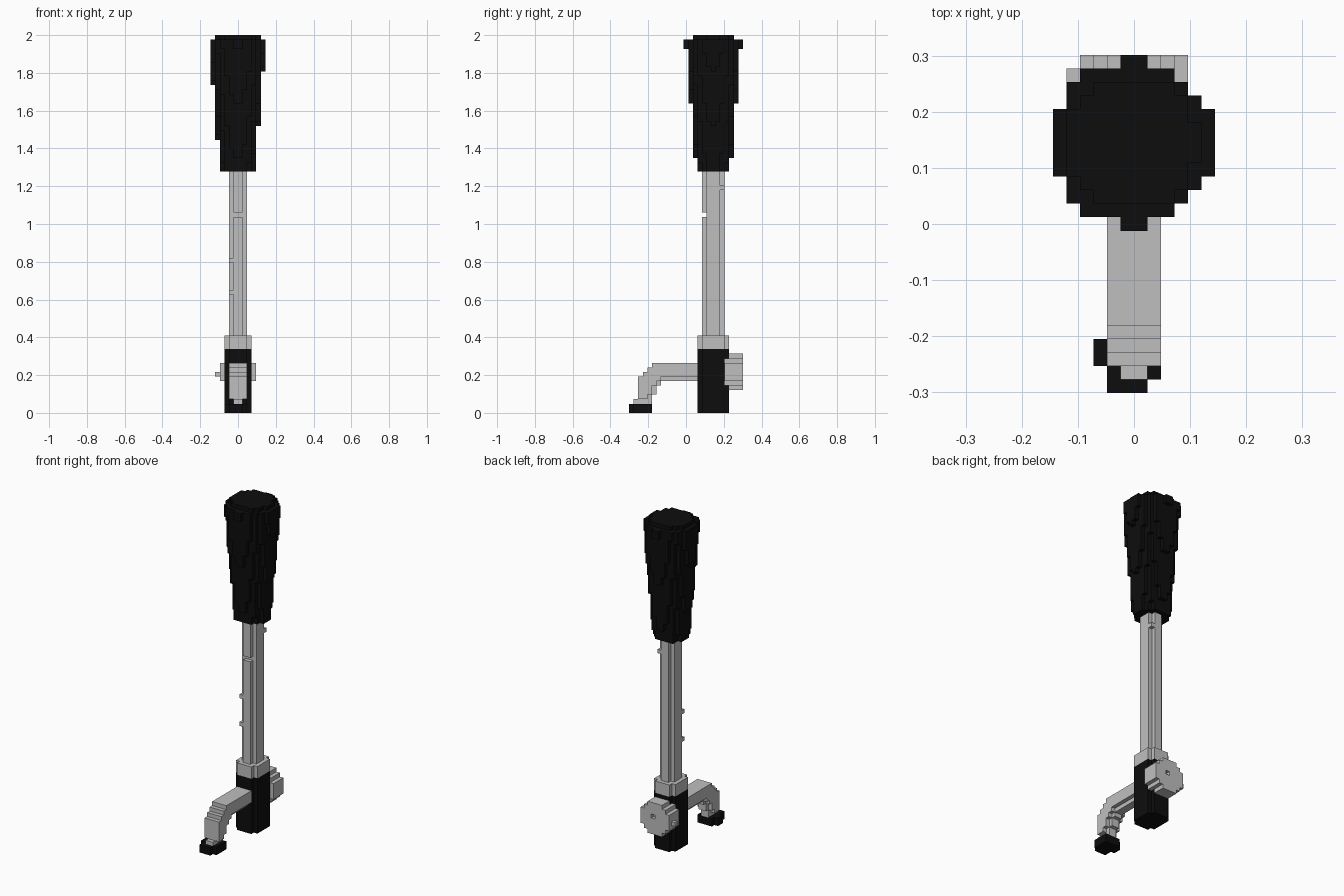
import bpy, bmesh, math
from mathutils import Vector

V = 2 / 83                      # size of one block
Y0 = -12.5 * V                  # front limit of the block grid

cube = bpy.data.objects.get("Cube")
if cube:
    bpy.data.objects.remove(cube, do_unlink=True)


def material(name, colour):
    m = bpy.data.materials.new(name)
    m.diffuse_color = colour
    m.use_nodes = True
    b = m.node_tree.nodes["Principled BSDF"]
    b.inputs["Base Color"].default_value = colour
    b.inputs["Roughness"].default_value = 0.6
    return m


black = material("matte black", (0.004, 0.004, 0.004, 1))
steel = material("light grey metal", (0.52, 0.52, 0.52, 1))


def blocks(name, cells, mat):
    """Solid made of grid blocks: only the outer skin, flat areas merged."""
    cells = set(cells)
    bm = bmesh.new()
    verts = {}

    def vert(p):
        if p not in verts:
            verts[p] = bm.verts.new((p[0] * V, Y0 + p[1] * V, p[2] * V))
        return verts[p]

    for c in cells:
        for axis in range(3):
            for side in (0, 1):
                n = list(c)
                n[axis] += 1 if side else -1
                if tuple(n) in cells:
                    continue
                ring = []
                for du, dv in ((0, 0), (1, 0), (1, 1), (0, 1)):
                    p = list(c)
                    p[axis] += side
                    p[(axis + 1) % 3] += du
                    p[(axis + 2) % 3] += dv
                    ring.append(vert(tuple(p)))
                bm.faces.new(ring if side else ring[::-1])
    bmesh.ops.dissolve_limit(bm, angle_limit=0.01, verts=bm.verts[:],
                             edges=bm.edges[:])
    me = bpy.data.meshes.new(name)
    bm.to_mesh(me)
    bm.free()
    me.materials.append(mat)
    ob = bpy.data.objects.new(name, me)
    bpy.context.collection.objects.link(ob)
    return ob


def column(k0, k1, radius, cx=0.0, cy=18.5):
    """Upright round column of blocks; radius(k) is in blocks."""
    return {(i, j, k) for k in range(k0, k1) for i in range(-7, 7)
            for j in range(11, 26)
            if math.hypot(i + 0.5 - cx, j + 0.5 - cy) < radius(k)}


# Tapered grip with a chamfered top layer
def grip_radius(k):
    z = (k + 0.5) * V
    return 0.118 / V if k == 82 else min(0.146, 0.096 + 0.082 * (z - 1.33)) / V


blocks("grip", column(53, 83, grip_radius, cx=-0.12), black)

# Rod with ridges at front and back, and a small notch
rod = column(15, 54, lambda k: 2.3)
rod -= {(i, 16, 43) for i in (-1, 0)}
rod |= {(-2, 16, 33), (1, 20, 49), (-2, 16, 26)}
blocks("rod", rod, steel)

# Column body and collar
blocks("body", column(0, 14, lambda k: 3.5), black)
blocks("collar", column(14, 17, lambda k: 3.5), steel)

# Round knob on the back with a centre dimple
knob = {(i, j, k) for i in range(-4, 4) for k in range(5, 13)
        for j in range(21, 25) if math.hypot(i + 0.5, k - 8.5) < 4}
knob -= {(0, 24, 9)}
knob |= {(-5, 23, 8)}
blocks("knob", knob, steel)

# Spout: side profile as block ranges along y for each layer
spans = {2: (1, 4), 3: (2, 4), 4: (2, 5), 5: (2, 5), 6: (2, 6),
         7: (2, 16), 8: (3, 16), 9: (4, 16), 10: (5, 16)}
profile = {(j, k) for k, (a, b) in spans.items() for j in range(a, b + 1)}
spout = set()
for j, k in profile:
    inner = (j, k - 1) not in profile or ((j + 1, k) not in profile and j < 16)
    for i in (range(-1, 1) if inner else range(-2, 2)):
        spout.add((i, j, k))
blocks("spout", spout, steel)

# Nozzle tip: x range for each row from front to back
rows = [(-2, 0), (-2, 1), (-3, 1), (-3, 1), (-2, 1)]
blocks("nozzle", {(i, j, k) for j, (a, b) in enumerate(rows)
                  for i in range(a, b + 1) for k in (0, 1)}, black)
